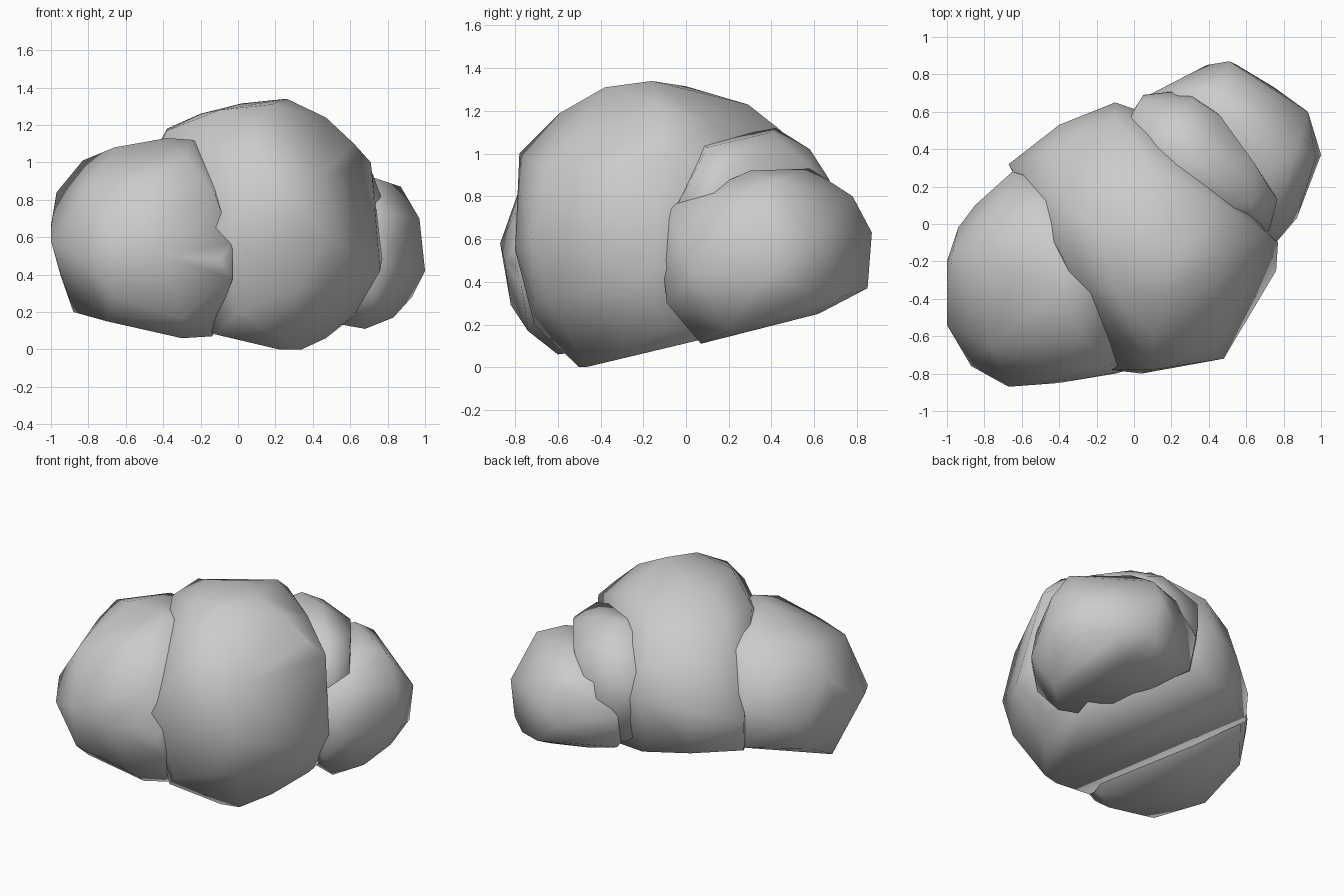
import bpy, bmesh, math


def lump(name, base, belt, crown, core=()):
    """Faceted boulder wrapped around its base, widest belt and crown.
    The core points carry it inside its neighbours so no gaps show."""
    bm = bmesh.new()
    for p in [*base, *belt, *crown, *core]:
        bm.verts.new(p)
    hull = bmesh.ops.convex_hull(bm, input=bm.verts[:])
    loose = {v for v in hull["geom_interior"] if isinstance(v, bmesh.types.BMVert)}
    bmesh.ops.delete(bm, geom=list(loose), context='VERTS')
    bmesh.ops.recalc_face_normals(bm, faces=bm.faces[:])
    mesh = bpy.data.meshes.new(name)
    bm.to_mesh(mesh)
    bm.free()
    obj = bpy.data.objects.new(name, mesh)
    bpy.context.collection.objects.link(obj)
    bpy.ops.object.select_all(action='DESELECT')
    obj.select_set(True)
    bpy.context.view_layer.objects.active = obj
    bpy.ops.object.shade_smooth_by_angle(angle=math.radians(75))
    return obj


# Tall middle boulder
lump("middle_lump",
     base=[(0.22, -0.50, 0.00), (0.34, -0.47, 0.00), (0.47, -0.30, 0.06),
           (-0.12, -0.58, 0.08), (0.62, -0.10, 0.18), (0.55, 0.20, 0.16),
           (-0.66, 0.31, 0.42), (-0.40, 0.52, 0.41), (-0.10, 0.62, 0.38),
           (0.00, -0.71, 0.20), (0.30, -0.71, 0.31), (0.46, -0.64, 0.32)],
     belt=[(0.48, -0.72, 0.60), (0.04, -0.80, 0.55), (-0.12, -0.78, 0.65),
           (0.76, -0.25, 0.42), (0.77, -0.10, 0.48), (-0.67, 0.32, 0.62),
           (-0.40, 0.53, 0.70), (-0.10, 0.65, 0.75), (0.10, 0.58, 0.70),
           (0.71, -0.05, 1.00), (0.10, -0.78, 1.00), (0.44, -0.65, 0.93)],
     crown=[(0.26, -0.16, 1.34), (0.02, 0.00, 1.315), (0.18, -0.38, 1.31),
            (-0.10, -0.36, 1.28), (-0.20, 0.00, 1.26), (-0.38, 0.10, 1.18),
            (-0.38, -0.18, 1.17), (0.47, -0.15, 1.24), (0.62, -0.12, 1.10),
            (0.10, -0.59, 1.19), (0.10, 0.29, 1.23), (0.08, 0.43, 1.12),
            (-0.10, 0.58, 0.98), (-0.45, 0.38, 0.98), (0.45, 0.12, 1.14)])

# Front left boulder
lump("left_lump",
     base=[(-0.88, -0.35, 0.20), (-0.70, -0.64, 0.15), (-0.30, -0.60, 0.06),
           (-0.14, -0.52, 0.07), (-0.92, -0.06, 0.36), (-0.65, 0.27, 0.42)],
     belt=[(-1.00, -0.40, 0.65), (-1.00, -0.20, 0.66), (-0.94, -0.02, 0.60),
           (-0.85, 0.10, 0.60), (-0.65, 0.28, 0.72), (-0.95, -0.40, 0.40),
           (-1.00, -0.54, 0.58), (-0.87, -0.76, 0.52), (-0.67, -0.87, 0.58),
           (-0.40, -0.85, 0.50), (-0.10, -0.80, 0.48), (-0.03, -0.78, 0.57),
           (-0.03, -0.77, 0.38), (-0.67, -0.82, 0.29), (-0.30, -0.74, 0.17)],
     crown=[(-0.38, -0.33, 1.13), (-0.24, -0.40, 1.12), (-0.66, -0.25, 1.08),
            (-0.55, 0.04, 1.06), (-0.83, -0.15, 1.01), (-0.97, -0.15, 0.84),
            (-0.50, -0.76, 0.89), (-0.77, -0.65, 0.89), (-0.28, -0.62, 1.04),
            (-0.12, -0.75, 0.82)],
     core=[(-0.15, -0.10, 1.05), (-0.40, 0.20, 0.95), (-0.35, 0.20, 0.45),
           (0.00, -0.20, 0.25)])

# Back right boulder
lump("right_lump",
     base=[(0.68, 0.07, 0.11), (0.60, 0.62, 0.25), (0.30, 0.62, 0.30),
           (0.40, 0.10, 0.16), (0.83, 0.20, 0.17), (0.93, 0.35, 0.28),
           (0.08, 0.64, 0.37)],
     belt=[(0.51, 0.87, 0.63), (0.39, 0.85, 0.52), (0.55, 0.85, 0.37),
           (0.93, 0.60, 0.60), (0.90, 0.60, 0.35), (0.75, 0.73, 0.33),
           (1.00, 0.37, 0.42), (0.97, 0.35, 0.70), (0.87, 0.03, 0.45),
           (0.75, -0.11, 0.50), (0.72, -0.10, 0.74), (0.72, -0.09, 0.30),
           (0.20, 0.71, 0.60), (0.06, 0.68, 0.60)],
     crown=[(0.50, 0.78, 0.80), (0.72, 0.30, 0.92), (0.50, 0.58, 0.93),
            (0.87, 0.40, 0.87), (0.37, 0.78, 0.74), (0.22, 0.68, 0.80)],
     core=[(0.10, 0.20, 0.60), (0.40, 0.00, 0.70)])

# Small shoulder between the middle and the back right boulder
lump("shoulder_lump",
     base=[(0.05, 0.60, 0.40), (0.28, 0.62, 0.40), (0.60, 0.30, 0.30),
           (0.20, 0.20, 0.30)],
     belt=[(0.05, 0.69, 0.70), (0.22, 0.71, 0.70), (0.30, 0.70, 0.72),
           (0.80, 0.08, 0.72), (0.74, -0.06, 0.72), (0.03, 0.66, 0.86)],
     crown=[(0.20, 0.42, 1.12), (0.36, 0.40, 1.10), (0.25, 0.58, 1.02),
            (0.46, 0.58, 0.94), (0.64, 0.33, 0.99), (0.72, 0.20, 0.94),
            (0.32, 0.67, 0.88), (0.62, 0.10, 1.03)],
     core=[(-0.10, 0.40, 0.95), (-0.10, 0.45, 0.50), (0.30, 0.05, 1.05)])
